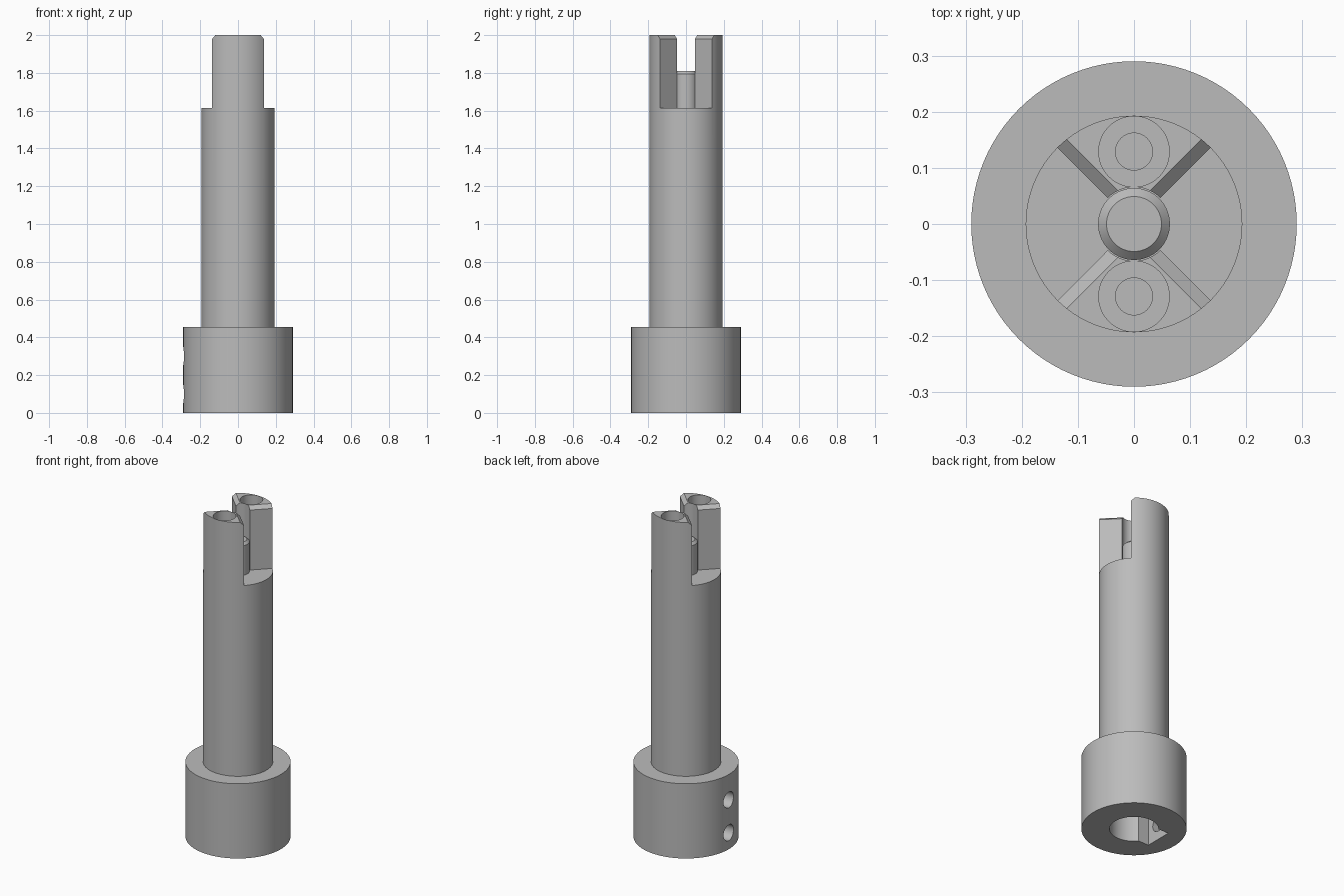
import bpy
import bmesh
from math import cos, sin, pi, radians, sqrt
from mathutils import Matrix

if "Cube" in bpy.data.objects:
    bpy.data.objects.remove(bpy.data.objects["Cube"], do_unlink=True)

SHAFT_R = 0.193
SHOULDER = 1.615
TOP = 2.0
CHAMFER = 0.02

steel = bpy.data.materials.new("plain_grey")
steel.use_nodes = True
grey = (0.5, 0.5, 0.5, 1.0)
steel.diffuse_color = grey
steel.node_tree.nodes["Principled BSDF"].inputs["Base Color"].default_value = grey


def loft(name, rings, matrix=Matrix()):
    """Solid through stacked rings of points, capped at both ends."""
    bm = bmesh.new()
    loops = [[bm.verts.new(p) for p in ring] for ring in rings]
    n = len(loops[0])
    for low, high in zip(loops, loops[1:]):
        for i in range(n):
            j = (i + 1) % n
            bm.faces.new((low[i], low[j], high[j], high[i]))
    bm.faces.new(loops[0][::-1])
    bm.faces.new(loops[-1])
    bmesh.ops.recalc_face_normals(bm, faces=bm.faces)
    bm.transform(matrix)
    mesh = bpy.data.meshes.new(name)
    bm.to_mesh(mesh)
    bm.free()
    mesh.materials.append(steel)
    obj = bpy.data.objects.new(name, mesh)
    bpy.context.collection.objects.link(obj)
    return obj


def turned(name, profile, matrix=Matrix(), sides=96):
    """Turned solid from (radius, height) pairs."""
    rings = [[(r * cos(2 * pi * i / sides), r * sin(2 * pi * i / sides), z)
              for i in range(sides)] for r, z in profile]
    return loft(name, rings, matrix)


def activate(obj):
    bpy.ops.object.select_all(action='DESELECT')
    obj.select_set(True)
    bpy.context.view_layer.objects.active = obj


def cut(target, cutter):
    """Subtract the cutter from the target and discard it."""
    cutter.hide_render = True
    mod = target.modifiers.new("cut", 'BOOLEAN')
    mod.operation = 'DIFFERENCE'
    mod.solver = 'EXACT'
    mod.object = cutter
    activate(target)
    bpy.ops.object.modifier_apply(modifier=mod.name)
    bpy.data.objects.remove(cutter, do_unlink=True)


# Flanged shaft
body = turned("flanged_shaft", [(0.29, 0), (0.29, 0.455), (SHAFT_R, 0.455), (SHAFT_R, TOP)])

# Round clearance between the prongs
cut(body, turned("pin_clearance", [(0.066, SHOULDER), (0.066, TOP + 0.1)]))


# Quarter wedges removed on both sides, flared at the top to chamfer the prongs
def wedge_ring(side, z, offset):
    tip = -offset * sqrt(2)
    return [(side * tip, 0, z), (side * (tip + 0.5), 0.5, z), (side * (tip + 0.5), -0.5, z)]


for side in (1, -1):
    levels = [(SHOULDER, 0), (TOP - CHAMFER, 0), (TOP + CHAMFER, 0.044)]
    cut(body, loft("wedge_cutter", [wedge_ring(side, z, d) for z, d in levels]))

# Stepped hole down each prong
for side in (1, -1):
    cut(body, turned("prong_hole", [(0.033, 1.45), (0.033, SHOULDER),
                                    (0.063, SHOULDER), (0.063, TOP + 0.1)],
                     Matrix.Translation((0, side * 0.129, 0)), 48))

# Bore with keyway in the underside
cut(body, turned("bore", [(0.135, -0.1), (0.135, 0.4)]))
cut(body, loft("keyway", [[(-0.175, -0.085, z), (0, -0.085, z), (0, 0.085, z),
                           (-0.175, 0.085, z)] for z in (-0.1, 0.4)]))

# Two set screw holes through the flange wall into the keyway
for height in (0.1, 0.3):
    cut(body, turned("set_screw_hole", [(0.048, 0.1), (0.048, 0.4)],
                     Matrix.Translation((0, 0, height)) @ Matrix.Rotation(-pi / 2, 4, 'Y'), 48))

# Chamfered centre pin
pin = turned("centre_pin", [(0.064, SHOULDER - 0.01), (0.064, 1.795), (0.049, 1.81)])

for obj in (body, pin):
    activate(obj)
    bpy.ops.object.shade_smooth_by_angle(angle=radians(30))
